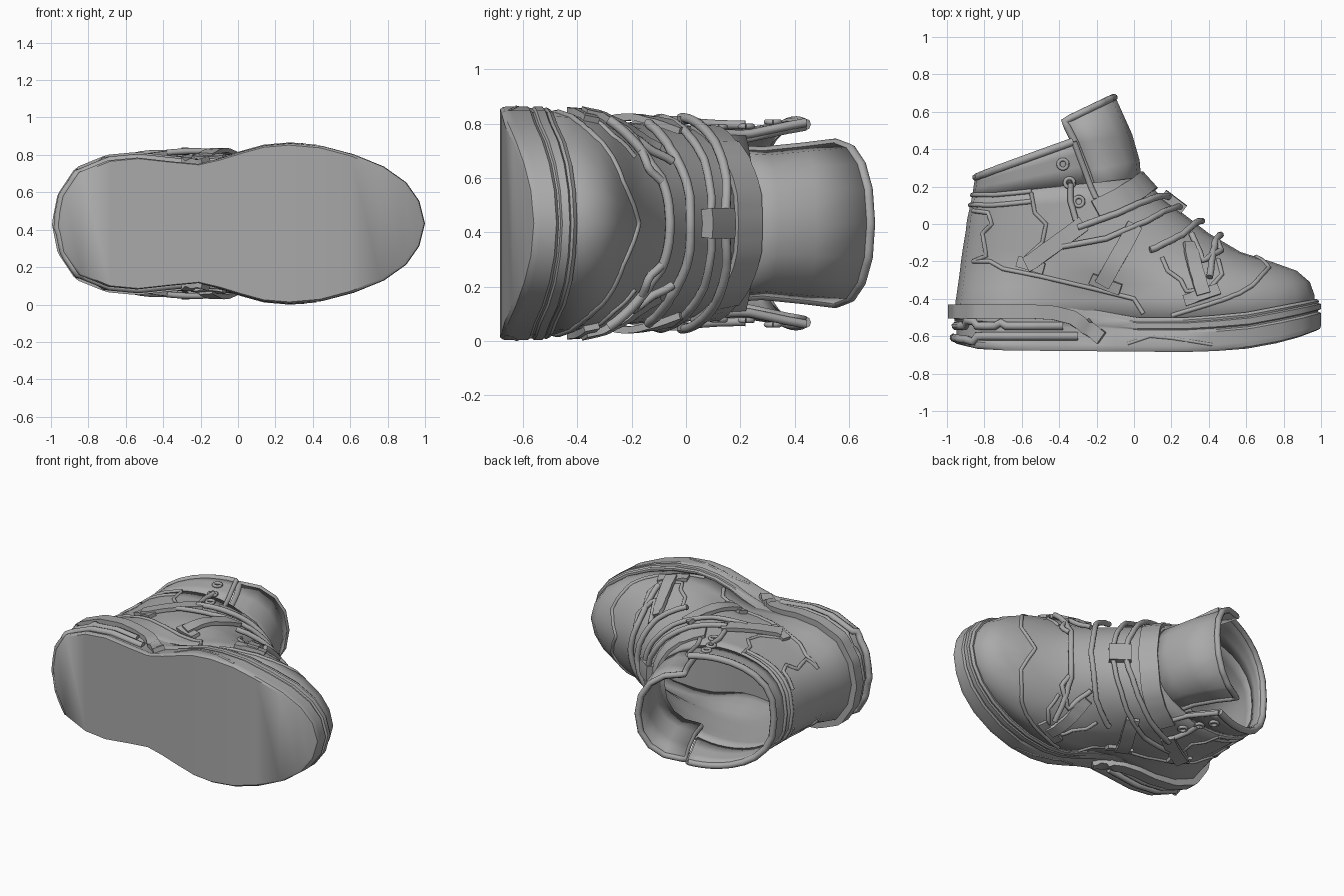
import bpy, bmesh, math
from mathutils import Vector
from mathutils.bvhtree import BVHTree

old = bpy.data.objects.get("Cube")
if old:
    bpy.data.objects.remove(old)

MID = 0.433  # the shoe lies on its side: length x, height y, width z
CORE = Vector((-.35, -.25, 0))
GREY = (0.4, 0.4, 0.4, 1)
mat = bpy.data.materials.new("plain grey")
mat.use_nodes = True
mat.diffuse_color = GREY
mat.node_tree.nodes["Principled BSDF"].inputs["Base Color"].default_value = GREY


def add(name, data):
    ob = bpy.data.objects.new(name, data)
    ob.location.z = MID
    data.materials.append(mat)
    bpy.context.collection.objects.link(ob)
    return ob


def finish(name, bm, thick=0, angle=35):
    bmesh.ops.recalc_face_normals(bm, faces=bm.faces)
    # Open shells must face outward so that they thicken inward
    if thick and sum(f.normal.dot(f.calc_center_median() - CORE) * f.calc_area() for f in bm.faces) < 0:
        bmesh.ops.reverse_faces(bm, faces=bm.faces)
    me = bpy.data.meshes.new(name)
    bm.to_mesh(me)
    bm.free()
    for p in me.polygons:
        p.use_smooth = True
    me.set_sharp_from_angle(angle=math.radians(angle))
    ob = add(name, me)
    if thick:
        mod = ob.modifiers.new("thickness", 'SOLIDIFY')
        mod.thickness, mod.offset = thick, -1


def table(pts, x):
    for (a, u), (b, v) in zip(pts, pts[1:]):
        if x <= b:
            return u + (v - u) * max(0, x - a) / (b - a)
    return pts[-1][1]


def loft(rings, closed=True):
    bm = bmesh.new()
    rows = [[bm.verts.new(p) for p in r] for r in rings]
    n = len(rows[0])
    for a, b in zip(rows, rows[1:]):
        for i in range(n if closed else n - 1):
            j = (i + 1) % n
            bm.faces.new((a[i], a[j], b[j], b[i]))
    bm.normal_update()
    return bm, rows


def cap(bm, row):
    n = len(row)
    bm.faces.new((row[0], row[1], row[-1]))
    for i in range(1, n // 2 - 1):
        bm.faces.new((row[i], row[i + 1], row[n - i - 1], row[n - i]))
    bm.faces.new((row[n // 2 - 1], row[n // 2], row[n // 2 + 1]))


def flip(pts):
    return [(x, y, -z) for x, y, z in pts]


def across(pts):
    return pts + flip(pts[:-1])[::-1]


# Half outline of the sole
OUT = [(-1, 0), (-.97, .15), (-.88, .285), (-.72, .35), (-.56, .365), (-.38, .345),
       (-.22, .33), (-.1, .348), (.02, .385), (.14, .418), (.28, .43), (.45, .415),
       (.62, .37), (.78, .305), (.9, .22), (.97, .12), (1, 0)]
BOTTOM = [(-1, -.64), (-.85, -.675), (.35, -.685), (.6, -.67), (.85, -.625), (1, -.57)]
TOP = [(-1, -.43), (-.4, -.45), (-.2, -.46), (0, -.5), (.3, -.5), (.6, -.475), (1, -.4)]


def sole_ring(t, s, heel):
    half = []
    for x, w in OUT:
        k = heel if x < -.15 else s
        y = table(BOTTOM, x) * (1 - t) + table(TOP, x) * t
        half.append((x * k, y, w * k))
    return half + flip(half[1:-1])[::-1]


sole, rows = loft([sole_ring(*r) for r in (
    (0, .975, .95), (.06, .995, .965), (.16, 1, .965), (.2, 1, .95), (.55, 1, .95), (.6, .985, .95),
    (.64, .985, .965), (.68, 1, .965), (.84, 1, .965), (.87, .985, .965), (.93, .99, .965), (1, .975, .96))])
SOLE = BVHTree.FromBMesh(sole)  # side wall only, carries the sole trim
cap(sole, rows[0])
cap(sole, rows[-1])
finish("sole", sole)


# Upper body: heel point, front point, half width, roundness, taper to the front
def body_ring(back, front, wide, blend, taper):
    half = []
    for x, w in OUT:
        s = (x + 1) / 2
        e = max(0, math.sin(math.acos(1 - 2 * s))) ** (.75 if s < .5 else taper)
        h = wide * (w / .43 * (1 - blend) + e * blend)
        half.append((back[0] + (front[0] - back[0]) * s, back[1] + (front[1] - back[1]) * s, h))
    return half + flip(half[1:-1])[::-1]


RIM = ((-.865, .15), (.05, .25), .35, 1, .9)
upper, _ = loft([body_ring(*r) for r in (
    ((-.96, -.52), (.96, -.52), .41, 0, 1), ((-.955, -.42), (.965, -.38), .405, .1, 1),
    ((-.943, -.34), (.94, -.31), .395, .4, 1), ((-.932, -.26), (.87, -.25), .38, .8, 1.25),
    ((-.925, -.2), (.73, -.2), .37, 1, 1.25), ((-.915, -.13), (.57, -.15), .365, 1, 1.15),
    ((-.9, -.04), (.4, -.05), .36, 1, 1), ((-.893, .02), (.27, .05), .355, 1, .95),
    ((-.88, .08), (.15, .14), .35, 1, .9), RIM)])

# Ankle collar with an open throat
HIGH = body_ring((-.85, .25), (0, .555), .38, 1, .75)
low = body_ring(*RIM)
collar, _ = loft([[Vector(a).lerp(b, t) for a, b in zip(low, map(Vector, HIGH))] for t in (0, .4, .7, 1)])
bmesh.ops.bisect_plane(collar, geom=collar.verts[:] + collar.edges[:] + collar.faces[:],
                       plane_co=(-.32, .44, 0), plane_no=(.31, .12, 0), clear_outer=True)


# Tongue: curved sheet from side edge to centre line
def tongue_row(edge, front, wide):
    row = []
    for i in range(-4, 5):
        a = math.pi / 2 * i / 4
        c = max(0, math.cos(a)) ** .9
        z = wide * math.copysign(abs(math.sin(a)) ** .9, a)
        row.append((edge[0] + (front[0] - edge[0]) * c, edge[1] + (front[1] - edge[1]) * c, z))
    return row


TONGUE = [tongue_row(*r) for r in (((-.2, .13), (.04, .22), .28), ((-.25, .28), (.03, .34), .27),
                                   ((-.31, .43), (-.01, .48), .285), ((-.37, .55), (-.1, .68), .3))]
tongue, _ = loft(TONGUE, closed=False)

# Combined surface that carries the trim
skin = bmesh.new()
for part in (upper, collar, tongue):
    tmp = bpy.data.meshes.new("tmp")
    part.to_mesh(tmp)
    skin.from_mesh(tmp)
    bpy.data.meshes.remove(tmp)
SKIN = BVHTree.FromBMesh(skin)
skin.free()
finish("upper", upper, .03, 50)
finish("collar", collar, .03, 50)
finish("tongue", tongue, .03, 50)


def snap(p, off, tree):
    q, n, _, _ = tree.find_nearest(Vector(p))
    if n.dot(q - CORE) < 0:
        n = -n
    return q + n * off, n


def dense(pts, step=.035):
    pts = [Vector(p) for p in pts]
    out = []
    for a, b in zip(pts, pts[1:]):
        n = max(1, math.ceil((b - a).length / step))
        out += [a.lerp(b, i / n) for i in range(n)]
    return out + [pts[-1]]


def tube(name, paths, r=.014, off=0.0, tree=SKIN):
    cu = bpy.data.curves.new(name, 'CURVE')
    cu.dimensions = '3D'
    cu.bevel_depth, cu.bevel_resolution, cu.use_fill_caps = r, 2, True
    for path in paths:
        pts = [snap(p, off, tree)[0] for p in dense(path)] if tree else path
        sp = cu.splines.new('POLY')
        sp.points.add(len(pts) - 1)
        for k, p in zip(sp.points, pts):
            k.co = (*p, 1)
        sp.use_smooth = True
    add(name, cu)


def ribbon(name, paths, width, thick=.025, off=.02, tree=SKIN):
    bm = bmesh.new()
    for path in paths:
        pn = [snap(p, off, tree) for p in dense(path)]
        rows = []
        for i, (p, n) in enumerate(pn):
            t = pn[min(i + 1, len(pn) - 1)][0] - pn[max(i - 1, 0)][0]
            side = n.cross(t).normalized() * width / 2
            rows.append([bm.verts.new(p + o) for o in (side, -side, -side - n * thick, side - n * thick)])
        for a, b in zip(rows, rows[1:]):
            for k in range(4):
                bm.faces.new((a[k], a[(k + 1) % 4], b[(k + 1) % 4], b[k]))
        bm.faces.new(rows[0])
        bm.faces.new(rows[-1])
    finish(name, bm)


def both(pts):
    return [pts, flip(pts)]


# Side path dropped onto the skin from either side
def flat(pts, z=None):
    out = []
    for p in dense([(x, y, 0) for x, y in pts]):
        hit = SKIN.ray_cast(Vector((p.x, p.y, 2)), Vector((0, 0, -1)))[0]
        out.append((p.x, p.y, z or (hit.z if hit else .1)))
    return both(out)


# Seams and piping
tube("heel_counter_seam", flat([(-.86, .07), (-.78, .06), (-.76, 0), (-.81, -.05), (-.79, -.17), (-.86, -.2)]), .012)
tube("quarter_seam", flat([(-.86, -.2), (-.77, -.2), (-.7, -.24), (-.5, -.28), (-.2, -.35), (0, -.4), (.05, -.48)]), .012)
tube("ankle_seam", flat([(-.55, .17), (-.53, .06), (-.47, 0), (-.49, -.1), (-.6, -.2)]), .011)
tube("eyestay_seam", flat([(.15, -.18), (.18, -.25), (.25, -.3), (.28, -.36), (.4, -.35), (.47, -.27), (.45, -.19)]), .012)
tube("toe_cap_seam", [across([(.2, -.49, .41), (.4, -.43, .38), (.56, -.375, .34), (.65, -.32, .28),
                              (.72, -.24, .15), (.69, -.2, .07), (.65, -.185, 0)])], .012)
for k, y in enumerate((.1, .155)):
    tube("heel_piping_%d" % (k + 1), [across([(-.55, y + .02, .35), (-.75, y, .25), (-.84, y, .13), (-.87, y, 0)])], .013)
rim = [p for p in HIGH[:len(OUT)] if p[0] < -.33][::-1]
tube("collar_piping", [across([(-.325, .44, .38)] + rim)], .022, -.008)
tube("throat_piping", both([(-.32, .44, .38), (-.26, .29, .36), (-.2, .14, .345)]), .016)
tube("tongue_piping", [[r[0] for r in TONGUE] + TONGUE[-1][1:-1] + [r[-1] for r in TONGUE[::-1]]], .02, -.008)

# Straps, anchors and laces
ribbon("throat_band", [across([(-.2, .07, .35), (-.08, .13, .31), (.02, .19, .21), (.07, .23, .1), (.08, .23, 0)])], .12)
ribbon("ankle_strap", flat([(-.57, -.22), (-.27, 0)]), .085, off=.035)
ribbon("mid_strap", flat([(-.17, -.32), (-.06, -.13), (0, -.01)]), .085, off=.035)
ribbon("fore_strap", flat([(.37, -.38), (.31, -.2), (.29, -.11)]), .075, off=.035)
for name, x, y, dx, dy in (("ankle", -.55, -.22, .07, -.02), ("mid", -.15, -.32, .08, -.03), ("fore", .36, -.38, .09, .03)):
    ribbon(name + "_anchor", flat([(x - dx, y - dy), (x + dx, y + dy)]), .06, off=.022)
tube("ankle_lace", [across([(-.3, -.02, .36), (-.1, .05, .34), (.06, .11, .23), (.16, .14, .1), (.19, .13, 0)])], .018, .03)
tube("mid_lace", [across([(-.38, -.12, .37), (-.15, -.08, .36), (.05, 0, .29), (.2, .07, .15), (.25, .08, 0)])], .016, .025)
tube("fore_lace", [across([(.08, -.15, .34), (.24, -.08, .24), (.32, -.01, .12), (.35, 0, 0)])], .018, .03)
tube("front_lace", [across([(.4, -.3, .35), (.41, -.2, .27), (.42, -.11, .15), (.45, -.08, 0)])], .018, .025)
tube("lace_loops", both([(.3, -.06, .22), (.33, -.13, .25), (.36, -.22, .29), (.46, -.16, .2), (.44, -.1, .15)]), .016, .025)
tube("eyelet_lace", flat([(-.34, .22), (-.34, .12), (-.31, .02)]), .016, .015)
ribbon("centre_loop", [[(.19, .09, -.05), (.19, .09, .05)]], .14, .05, .05)

# Eyelets
rings = []
for x, y in ((-.38, .32), (-.345, .22), (-.295, .12)):
    for s in (1, -1):
        z = snap((x, y, .37 * s), .008, SKIN)[0].z
        rings.append([(x + .025 * math.cos(a), y + .025 * math.sin(a), z)
                      for a in (math.tau * i / 14 for i in range(15))])
tube("eyelets", rings, .01, tree=None)

# Heel wing, heel ridges and sole trim
heel = [p for p in OUT if p[0] < -.5][::-1]
ribbon("heel_wing", [across([(-.17, -.61, .33), (-.24, -.56, .33), (-.33, -.5, .335), (-.43, -.475, .34)]
                            + [(x, -.467, w) for x, w in heel])], .075, .06, .03, SOLE)
for k, y in enumerate((-.545, -.6)):
    tube("heel_ridge_%d" % (k + 1), [across([(-.38 + k * .08, y, .34)] + [(x, y, w) for x, w in heel])], .022, .004, SOLE)
tube("tread_line", flat([(-.05, -.64), (.08, -.6), (.2, -.61), (.42, -.645)], .42), .01, -.006, SOLE)
